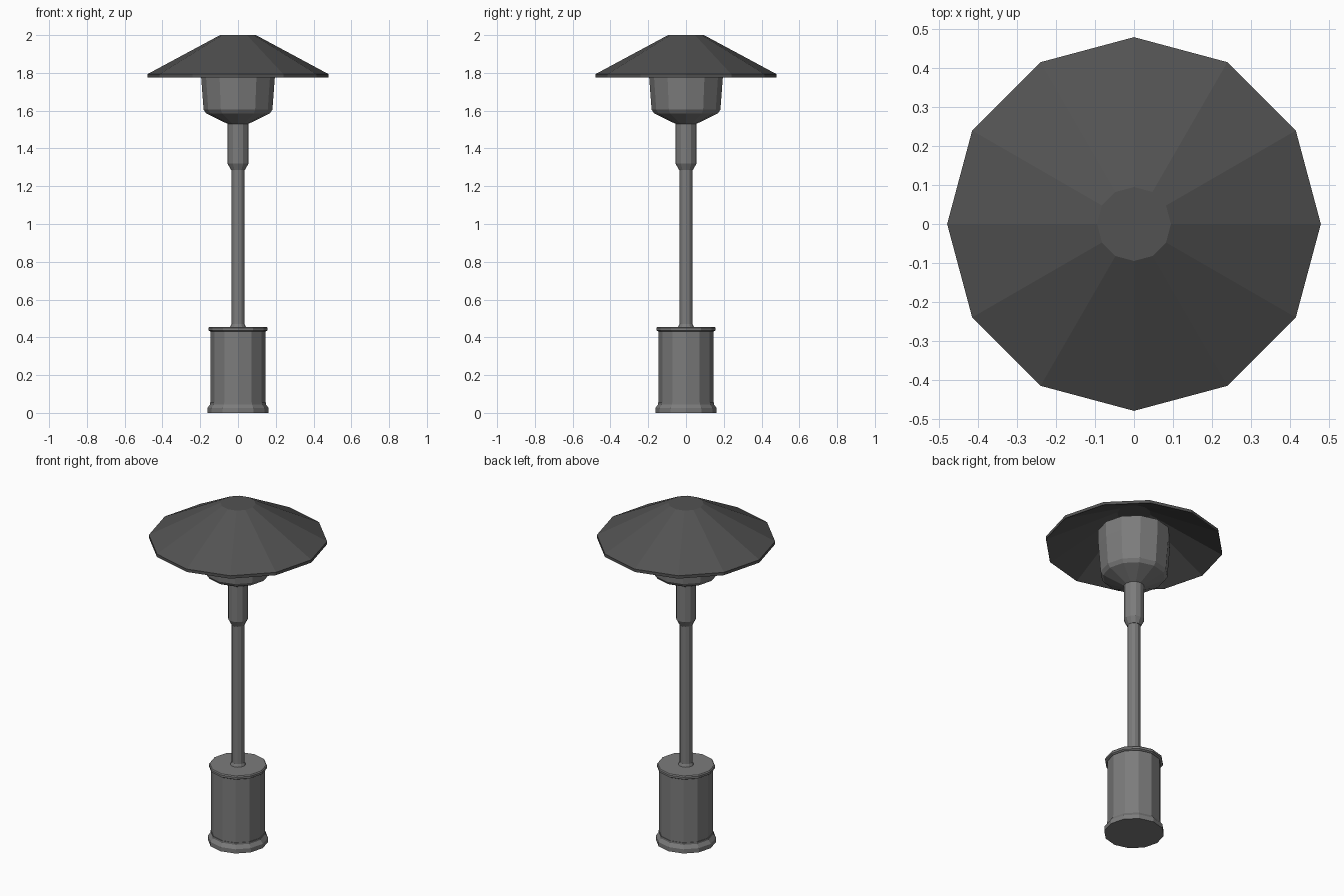
import bpy, bmesh, math

cube = bpy.data.objects.get("Cube")
if cube:
    bpy.data.objects.remove(cube, do_unlink=True)


def material(name, value):
    mat = bpy.data.materials.new(name)
    mat.use_nodes = True
    color = (value, value, value, 1)
    mat.diffuse_color = color
    mat.node_tree.nodes["Principled BSDF"].inputs["Base Color"].default_value = color
    return mat


def lathe(name, profile, mat, sides=12):
    """Turn a (radius, height) profile around z, closing any open end with a cap."""
    bm = bmesh.new()
    rings = []
    for radius, z in profile:
        angles = [math.tau * i / sides for i in range(sides)]
        rings.append([bm.verts.new((radius * math.cos(a), radius * math.sin(a), z)) for a in angles])
    for low, high in zip(rings, rings[1:]):
        for i in range(sides):
            j = (i + 1) % sides
            bm.faces.new((low[i], low[j], high[j], high[i]))
    bm.faces.new(rings[0][::-1])
    bm.faces.new(rings[-1])
    bmesh.ops.recalc_face_normals(bm, faces=bm.faces)
    mesh = bpy.data.meshes.new(name)
    bm.to_mesh(mesh)
    bm.free()
    mesh.materials.append(mat)
    obj = bpy.data.objects.new(name, mesh)
    bpy.context.collection.objects.link(obj)
    return obj


steel = material("brushed steel grey", 0.2)
dark = material("dark shade grey", 0.085)

# Base: flared foot, tank and rolled lid
lathe("base_foot", [(0.162, 0), (0.162, 0.025), (0.148, 0.045), (0.148, 0.056)], steel)
lathe("base_tank", [(0.145, 0.05), (0.145, 0.44)], steel)
lathe("base_lid", [(0.149, 0.432), (0.157, 0.437), (0.157, 0.449), (0.152, 0.455)], steel)

# Pole with a small flare where it meets the lid
lathe("pole", [(0.042, 0.454), (0.035, 0.47), (0.035, 1.3)], steel)
lathe("pole_collar", [(0.037, 1.285), (0.055, 1.32), (0.055, 1.54)], steel)

# Burner cup under the shade
lathe("burner_cup", [(0.055, 1.53), (0.168, 1.585), (0.182, 1.605), (0.195, 1.775), (0.195, 1.86)], steel)

# Hollow conical shade: underside, rim, slope and flat top
lathe("shade", [(0.09, 1.982), (0.475, 1.776), (0.48, 1.776), (0.48, 1.793), (0.095, 2.0)], dark)
